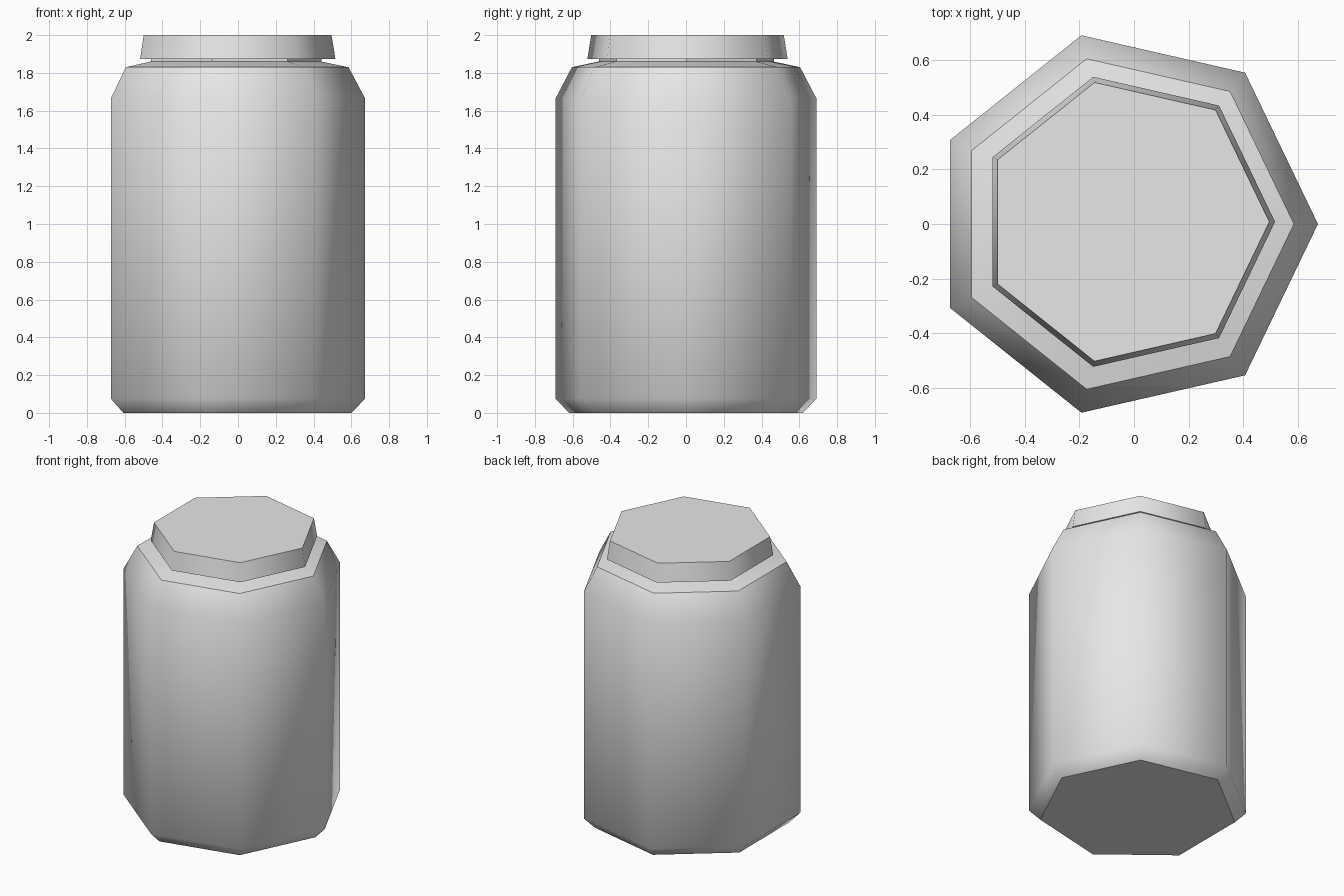
import bpy
import bmesh
import math

SIDES = 7

default = bpy.data.objects.get("Cube")
if default:
    bpy.data.objects.remove(default, do_unlink=True)

grey = bpy.data.materials.new("plain_grey")
grey.use_nodes = True
colour = (0.8, 0.8, 0.8, 1)
grey.diffuse_color = colour
grey.node_tree.nodes["Principled BSDF"].inputs["Base Color"].default_value = colour


def turned_part(name, profile, centre, sharp_rings, smooth=True):
    """Seven-sided solid from (radius, height) rings, capped at both ends."""
    bm = bmesh.new()
    rings = []
    for radius, z in profile:
        ring = []
        for i in range(SIDES):
            a = math.tau * i / SIDES
            ring.append(bm.verts.new((centre[0] + radius * math.cos(a),
                                      centre[1] + radius * math.sin(a), z)))
        rings.append(ring)
    for low, high in zip(rings, rings[1:]):
        for i in range(SIDES):
            j = (i + 1) % SIDES
            bm.faces.new((low[i], low[j], high[j], high[i]))
    bm.faces.new(rings[0][::-1])
    bm.faces.new(rings[-1])
    for face in bm.faces:
        face.smooth = smooth
    # Keep the chosen horizontal rims crisp
    for r in sharp_rings:
        for i in range(SIDES):
            bm.edges.get((rings[r][i], rings[r][(i + 1) % SIDES])).smooth = False
    mesh = bpy.data.meshes.new(name)
    bm.to_mesh(mesh)
    bm.free()
    mesh.materials.append(grey)
    obj = bpy.data.objects.new(name, mesh)
    bpy.context.collection.objects.link(obj)
    return obj


# Jar body: chamfered base, straight wall, sloped shoulder, shallow top
turned_part("jar_body",
            [(0.635, 0), (0.708, 0.075), (0.708, 1.665), (0.62, 1.83), (0.475, 1.86)],
            (-0.035, 0), (0, 3, 4))

# Narrow neck under the lid
turned_part("jar_neck", [(0.475, 1.85), (0.475, 1.88)], (-0.033, 0.003), (0, 1), smooth=False)

# Tapered lid
turned_part("jar_lid", [(0.544, 1.873), (0.523, 2.0)], (-0.028, 0.008), (0, 1))
